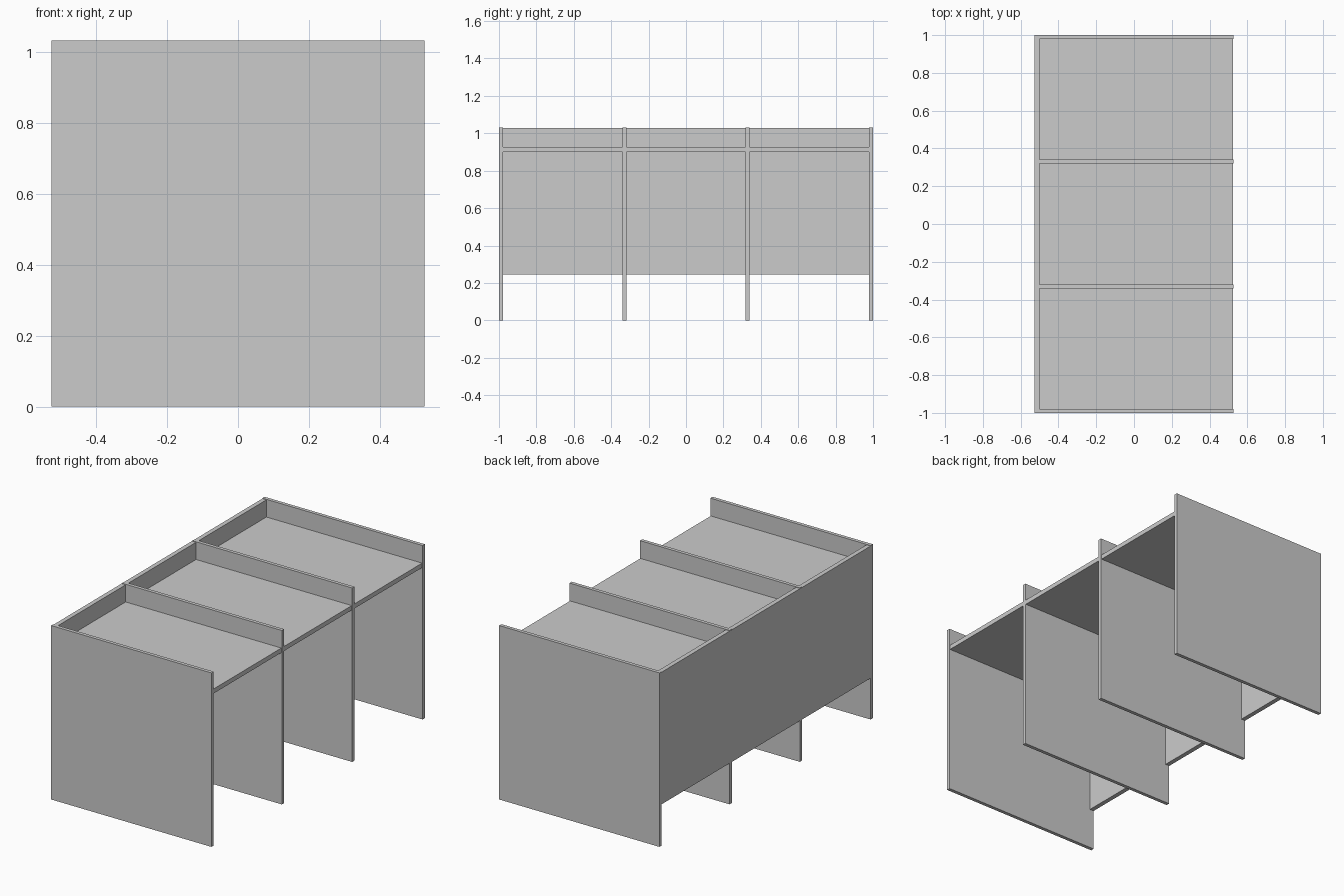
import bpy
import bmesh

if "Cube" in bpy.data.objects:
    bpy.data.objects.remove(bpy.data.objects["Cube"])


def board(name, x, y, z):
    """Axis-aligned board from (min, max) ranges."""
    bm = bmesh.new()
    bmesh.ops.create_cube(bm, size=1)
    for v in bm.verts:
        v.co = [r[0] if c < 0 else r[1] for c, r in zip(v.co, (x, y, z))]
    mesh = bpy.data.meshes.new(name)
    bm.to_mesh(mesh)
    bm.free()
    obj = bpy.data.objects.new(name, mesh)
    bpy.context.collection.objects.link(obj)
    return obj


T = 0.021                                # divider thickness
HALF_X = 0.526
HEIGHT = 1.032
centres = [-1 + T / 2 + i * (2 - T) / 3 for i in range(4)]

# Two end panels and two inner dividers, stopping just inside the back face
for i, c in enumerate(centres):
    end = i in (0, 3)
    board("end_panel" if end else "divider",
          (-HALF_X if end else -HALF_X + 0.002, HALF_X),
          (c - T / 2, c + T / 2), (0, HEIGHT))

# Counter shelf in each bay
for a, b in zip(centres, centres[1:]):
    board("shelf", (-0.5, HALF_X - 0.003), (a + T / 2, b - T / 2), (0.9, 0.927))

# Long panel closing one side
board("back_panel", (-HALF_X, -0.499), (-1 + T, 1 - T), (0.245, HEIGHT - 0.003))
